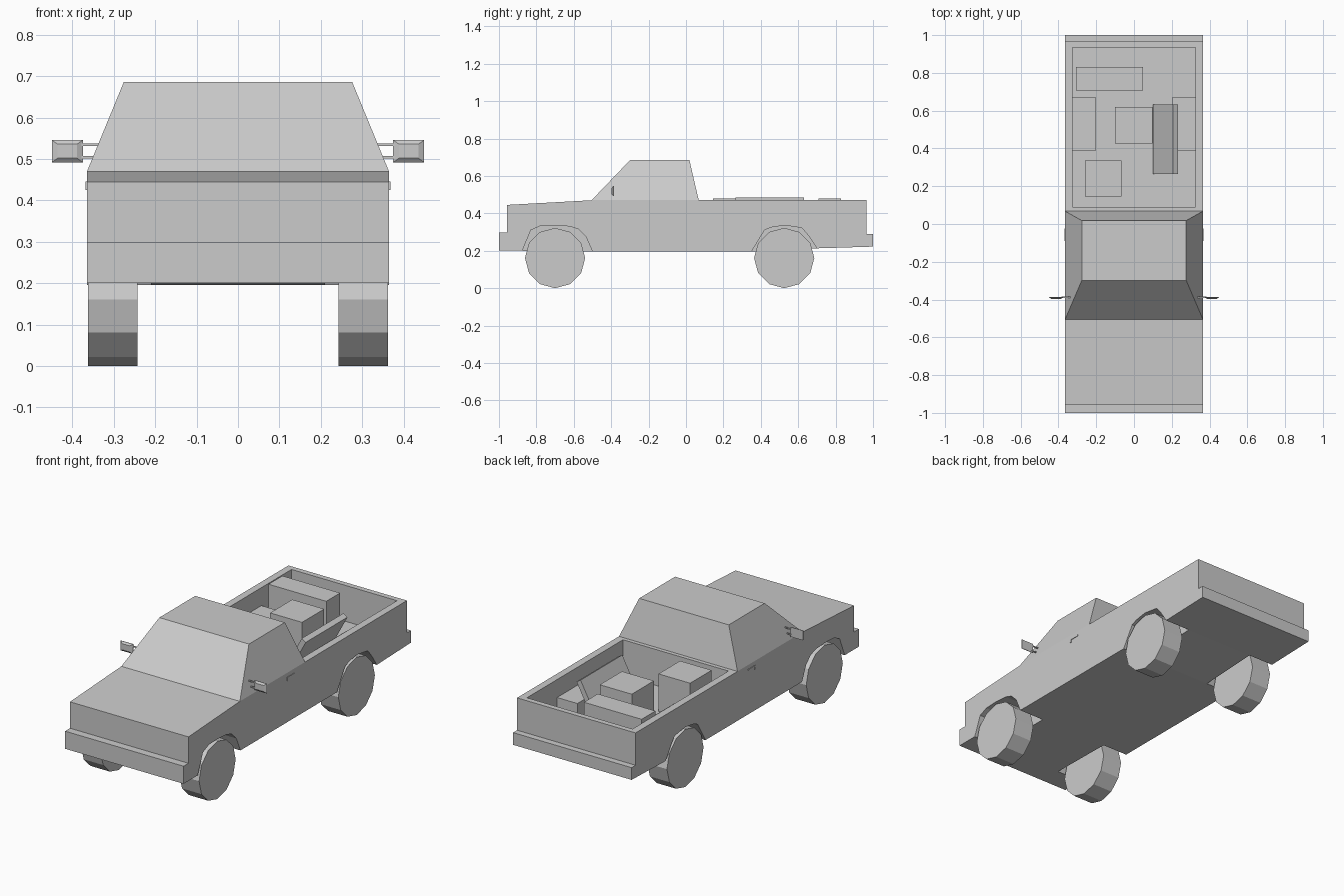
import bpy, bmesh, math
from mathutils import Matrix

if "Cube" in bpy.data.objects:
    bpy.data.objects.remove(bpy.data.objects["Cube"])


def finish(name, bm):
    bmesh.ops.recalc_face_normals(bm, faces=bm.faces)
    me = bpy.data.meshes.new(name)
    bm.to_mesh(me)
    bm.free()
    ob = bpy.data.objects.new(name, me)
    bpy.context.collection.objects.link(ob)
    return ob


def loft(name, rings):
    """Closed solid through rings of equal point count."""
    bm = bmesh.new()
    vs = [[bm.verts.new(p) for p in r] for r in rings]
    n = len(vs[0])
    for a, b in zip(vs, vs[1:]):
        for i in range(n):
            j = (i + 1) % n
            bm.faces.new((a[i], a[j], b[j], b[i]))
    bm.faces.new(vs[0])
    bm.faces.new(vs[-1])
    return finish(name, bm)


def side_extrude(name, pts, x0, x1):
    return loft(name, [[(x, y, z) for y, z in pts] for x in (x0, x1)])


def box(name, x, y, z):
    return side_extrude(name, [(y[0], z[0]), (y[1], z[0]), (y[1], z[1]), (y[0], z[1])], *x)


def cut(ob, cutter):
    m = ob.modifiers.new("cut", 'BOOLEAN')
    m.operation, m.solver, m.object = 'DIFFERENCE', 'EXACT', cutter
    dg = bpy.context.evaluated_depsgraph_get()
    dg.update()
    me = bpy.data.meshes.new_from_object(ob.evaluated_get(dg))
    ob.modifiers.clear()
    ob.data = me
    bpy.data.objects.remove(cutter)


W = 0.365
FLOOR, WELL = 0.27, 0.37

# Body with bumpers from one side profile
body = side_extrude("truck_body", [
    (-1, 0.2), (-1, 0.298), (-0.957, 0.298), (-0.957, 0.445), (-0.505, 0.47),
    (0.965, 0.47), (0.965, 0.29), (1, 0.29), (1, 0.222), (0.70, 0.213),
    (0.35, 0.195), (-0.5, 0.195), (-0.875, 0.2)], -W, W)

# Wheel arch pockets
front_arch = [(-0.477, 0.15), (-0.5, 0.195), (-0.535, 0.275), (-0.575, 0.315), (-0.62, 0.33),
              (-0.70, 0.336), (-0.78, 0.332), (-0.83, 0.31), (-0.875, 0.2), (-0.89, 0.15)]
rear_arch = [(0.325, 0.15), (0.35, 0.195), (0.42, 0.31), (0.455, 0.325), (0.527, 0.336),
             (0.62, 0.322), (0.655, 0.28), (0.70, 0.213), (0.735, 0.15)]
for arch in (front_arch, rear_arch):
    for s in (-1, 1):
        cut(body, side_extrude("arch_cutter", arch, s * 0.21, s * 0.45))

# Load bed, leaving the two wheel wells standing
plan = [(0.325, 0.09), (0.325, 0.39), (0.2, 0.39), (0.2, 0.67), (0.325, 0.67), (0.325, 0.935)]
plan += [(-x, y) for x, y in reversed(plan)]
cut(body, loft("bed_cutter", [[(x, y, z) for x, y in plan] for z in (FLOOR, 0.6)]))
cut(body, box("well_top_cutter", (-0.325, 0.325), (0.09, 0.935), (WELL, 0.65)))

# Tapered cab
loft("cab", [
    [(-W, -0.505, 0.47), (W, -0.505, 0.47), (W, 0.068, 0.47), (-W, 0.068, 0.47)],
    [(-0.276, -0.298, 0.686), (0.276, -0.298, 0.686), (0.276, 0.018, 0.686), (-0.276, 0.018, 0.686)]])

# Twelve-sided wheels
for end, y in (("front", -0.70), ("rear", 0.525)):
    for side, s in (("left", -1), ("right", 1)):
        ring = [(y + 0.161 * math.cos(i * math.pi / 6), 0.161 + 0.161 * math.sin(i * math.pi / 6))
                for i in range(12)]
        side_extrude(f"{end}_{side}_wheel", ring, s * 0.243, s * 0.363)

# Mirrors on twin stalks, and door handles
for side, s in (("left", -1), ("right", 1)):
    def rect(dx, dz, y):
        return [(s * 0.4125 + a * dx, y, 0.519 + b * dz)
                for a, b in ((-1, -1), (1, -1), (1, 1), (-1, 1))]
    loft(f"{side}_mirror", [rect(0.0235, 0.017, -0.397), rect(0.0375, 0.027, -0.389),
                            rect(0.0375, 0.027, -0.386)])
    for z in (0.504, 0.534):
        box(f"{side}_mirror_stalk", (s * 0.325, s * 0.385), (-0.391, -0.385), (z - 0.003, z + 0.003))
    side_extrude(f"{side}_door_handle", [(-0.09, 0.446), (-0.025, 0.446), (-0.025, 0.439),
                                         (-0.08, 0.439), (-0.08, 0.425), (-0.09, 0.425)],
                 s * 0.36, s * 0.368)

# Cargo boxes and a leaning plank
box("rear_crate", (-0.308, 0.048), (0.708, 0.83), (FLOOR, 0.479))
box("middle_crate", (-0.1, 0.097), (0.425, 0.62), (FLOOR, 0.483))
box("front_crate", (-0.26, -0.065), (0.145, 0.335), (FLOOR, 0.478))
plank = [(0.1, 0.285), (0.125, FLOOR), (0.232, 0.469), (0.207, 0.484)]
loft("leaning_plank", [[(x, y, z) for x, z in plank] for y in (0.265, 0.632)])
